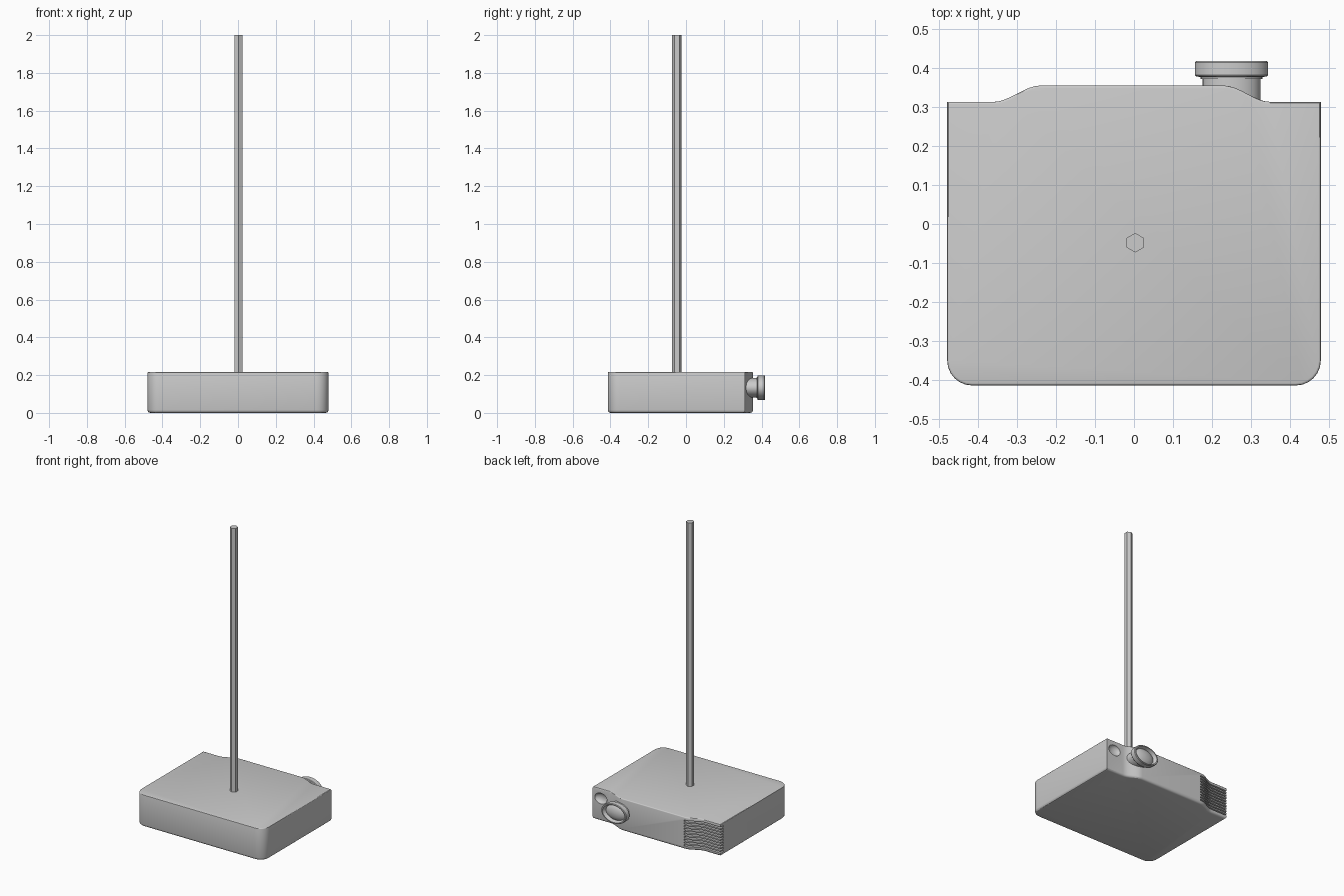
import bpy, bmesh, math
from mathutils import Vector

if "Cube" in bpy.data.objects:
    bpy.data.objects.remove(bpy.data.objects["Cube"])

H = 0.217  # case height


def finish(name, bm, angle=30):
    bmesh.ops.recalc_face_normals(bm, faces=bm.faces)
    me = bpy.data.meshes.new(name)
    bm.to_mesh(me)
    bm.free()
    ob = bpy.data.objects.new(name, me)
    bpy.context.collection.objects.link(ob)
    smooth(ob, angle)
    return ob


def smooth(ob, angle=30):
    bpy.ops.object.select_all(action='DESELECT')
    ob.select_set(True)
    bpy.context.view_layer.objects.active = ob
    bpy.ops.object.shade_smooth_by_angle(angle=math.radians(angle))


def add_box(bm, lo, hi):
    lo, hi = Vector(lo), Vector(hi)
    vs = bmesh.ops.create_cube(bm, size=1)["verts"]
    for v in vs:
        v.co = Vector([(lo[i] + hi[i]) / 2 + v.co[i] * (hi[i] - lo[i]) for i in range(3)])


def lathe_y(name, profile, centre, sx, sz, seg=40):
    """Spin (radius, y) points about the y axis, with an elliptical section."""
    bm = bmesh.new()
    rings = []
    for r, y in profile:
        rings.append([bm.verts.new((centre[0] + sx * r * math.cos(2 * math.pi * k / seg), y,
                                    centre[1] + sz * r * math.sin(2 * math.pi * k / seg)))
                      for k in range(seg)])
    for a, b in zip(rings, rings[1:]):
        for k in range(seg):
            n = (k + 1) % seg
            bm.faces.new((a[k], a[n], b[n], b[k]))
    bm.faces.new(rings[0])
    bm.faces.new(rings[-1])
    return finish(name, bm)


def cut(ob, cutter):
    cutter.hide_render = True
    mod = ob.modifiers.new("cut", 'BOOLEAN')
    mod.operation = 'DIFFERENCE'
    mod.solver = 'EXACT'
    mod.object = cutter
    bpy.context.view_layer.objects.active = ob
    bpy.ops.object.modifier_apply(modifier=mod.name)
    bpy.data.objects.remove(cutter)


# Case outline: rounded front corners, S-curved bulge along the back
outline = []
for sx, start in ((-1, 180), (1, 270)):
    for k in range(7):
        a = math.radians(start + 15 * k)
        outline.append((sx * 0.415 + 0.064 * math.cos(a), -0.35 + 0.064 * math.sin(a)))


def step(x0, x1):
    for k in range(9):
        t = k / 8
        yield x0 + (x1 - x0) * t, 0.313 + 0.042 * t * t * (3 - 2 * t)


outline.append((0.479, 0.313))
outline += list(step(0.35, 0.23))
outline += list(step(-0.36, -0.24))[::-1]
outline.append((-0.479, 0.313))

bm = bmesh.new()
base = bm.faces.new([bm.verts.new((x, y, 0)) for x, y in outline])
ext = bmesh.ops.extrude_face_region(bm, geom=[base])["geom"]
for v in [g for g in ext if isinstance(g, bmesh.types.BMVert)]:
    v.co.z = H
if base not in bm.faces[:]:
    bm.faces.new([v for v in bm.verts if v.co.z < 0.001])
bmesh.ops.recalc_face_normals(bm, faces=bm.faces)
for z, width in ((H, 0.006), (0, 0.015)):
    rim = [e for e in bm.edges if all(abs(v.co.z - z) < 1e-5 for v in e.verts)]
    bmesh.ops.bevel(bm, geom=rim, offset=width, segments=3, profile=0.5, affect='EDGES')
case = finish("projector_case", bm)

# Vent slots cut through the back left corner
bm = bmesh.new()
for k in range(10):
    z = 0.022 + k * 0.0185
    add_box(bm, (-0.55, 0.284, z), (-0.235, 0.45, z + 0.0095))
cut(case, finish("vent_cutter", bm))

# Sensor dish sunk beside the lens
bm = bmesh.new()
bmesh.ops.create_uvsphere(bm, u_segments=32, v_segments=16, radius=1)
for v in bm.verts:
    v.co = Vector((0.418 + 0.046 * v.co.x, 0.315 + 0.025 * v.co.y, 0.152 + 0.036 * v.co.z))
cut(case, finish("sensor_cutter", bm))
smooth(case)

# Lens barrel with flange, hollow front and domed glass
centre = (0.25, 0.133)
lathe_y("lens_barrel", [(0.074, 0.27), (0.074, 0.372), (0.079, 0.372), (0.079, 0.377),
                        (0.09, 0.378), (0.094, 0.382), (0.094, 0.414), (0.09, 0.418),
                        (0.082, 0.418), (0.072, 0.395)], centre, 1, 0.70)
lathe_y("lens_glass", [(0.072, 0.39), (0.072, 0.395), (0.06, 0.402), (0.04, 0.408),
                       (0.02, 0.411), (0.004, 0.412)], centre, 1, 0.70)

# Hexagonal ceiling pole
bm = bmesh.new()
ends = []
for z in (H - 0.02, 2.0):
    ends.append([bm.verts.new((0.003 + 0.025 * math.cos(math.radians(30 + 60 * k)),
                               -0.048 + 0.025 * math.sin(math.radians(30 + 60 * k)), z))
                 for k in range(6)])
for k in range(6):
    n = (k + 1) % 6
    bm.faces.new((ends[0][k], ends[0][n], ends[1][n], ends[1][k]))
bm.faces.new(ends[0])
bm.faces.new(ends[1])
finish("ceiling_pole", bm)
